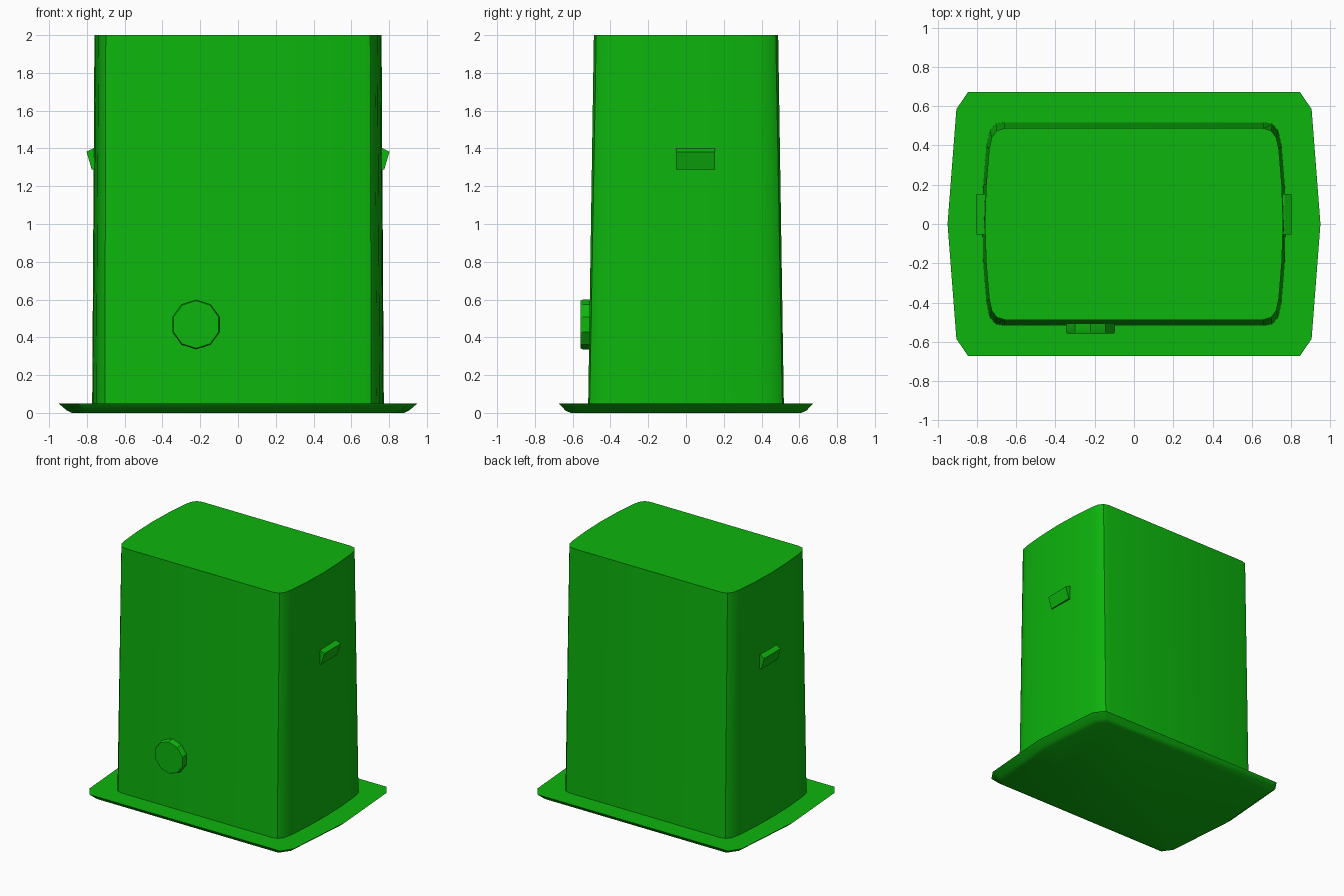
import bpy, bmesh, math

if "Cube" in bpy.data.objects:
    bpy.data.objects.remove(bpy.data.objects["Cube"])

green = bpy.data.materials.new("green_paint")
green.diffuse_color = (0.004, 0.46, 0.004, 1)
green.use_nodes = True
green.node_tree.nodes["Principled BSDF"].inputs["Base Color"].default_value = green.diffuse_color


def loft(name, rings, smooth=None):
    """Closed solid through rings that share one vertex count."""
    bm = bmesh.new()
    loops = [[bm.verts.new(p) for p in ring] for ring in rings]
    n = len(loops[0])
    for a, b in zip(loops, loops[1:]):
        for i in range(n):
            j = (i + 1) % n
            bm.faces.new((a[i], a[j], b[j], b[i]))
    bm.faces.new(loops[0][::-1])
    bm.faces.new(loops[-1])
    bmesh.ops.recalc_face_normals(bm, faces=bm.faces)
    mesh = bpy.data.meshes.new(name)
    bm.to_mesh(mesh)
    bm.free()
    obj = bpy.data.objects.new(name, mesh)
    bpy.context.collection.objects.link(obj)
    mesh.materials.append(green)
    if smooth:
        bpy.ops.object.select_all(action='DESELECT')
        bpy.context.view_layer.objects.active = obj
        obj.select_set(True)
        bpy.ops.object.shade_smooth_by_angle(angle=math.radians(smooth))
    return obj


def outline(quarter, z):
    """Full outline from a quarter that starts on the +x axis."""
    half = quarter + [(-x, y) for x, y in reversed(quarter)]
    full = half + [(x, -y) for x, y in reversed(half[1:-1])]
    return [(x, y, z) for x, y in full]


# base flange, flaring outward to its top edge
loft("base_flange", [
    outline([(0.88, 0), (0.835, 0.54), (0.78, 0.61)], 0),
    outline([(0.905, 0), (0.86, 0.56), (0.805, 0.638)], 0.012),
    outline([(0.95, 0), (0.905, 0.585), (0.845, 0.673)], 0.05)], 30)

# tapered housing with bowed sides and rounded corners
loft("housing", [
    outline([(0.772, 0), (0.768, 0.2), (0.752, 0.4), (0.735, 0.475),
             (0.705, 0.51), (0.66, 0.518)], 0.045),
    outline([(0.76, 0), (0.753, 0.2), (0.738, 0.38), (0.725, 0.44),
             (0.70, 0.475), (0.66, 0.488)], 2.0)], 35)

# wedge grips on both sides
for side, label in ((1, "right"), (-1, "left")):
    profile = [(0.74, 1.40), (0.768, 1.40), (0.802, 1.382),
               (0.774, 1.288), (0.74, 1.288)]
    loft(label + "_grip", [[(side * x, y, z) for x, z in profile]
                           for y in (-0.053, 0.153)])

# faceted knob on the front
loft("front_knob", [
    [(-0.222 + r * math.cos(a), y, 0.468 + r * math.sin(a))
     for a in (math.tau * (i + 0.5) / 10 for i in range(10))]
    for r, y in ((0.132, -0.48), (0.132, -0.545), (0.126, -0.558))], 30)
